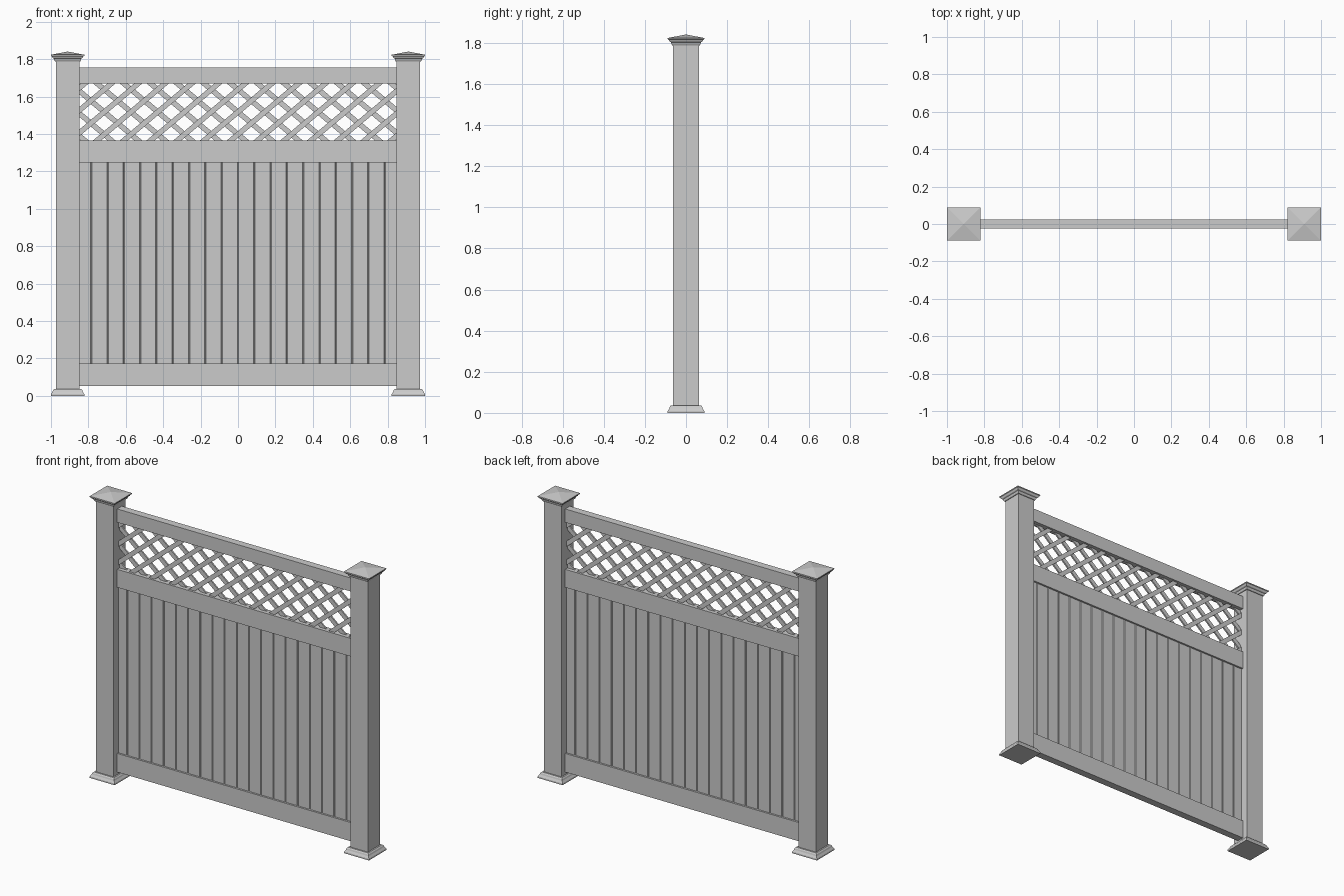
import bpy, bmesh
from math import radians, sin, cos, ceil
from mathutils import Vector, Matrix

if "Cube" in bpy.data.objects:
    bpy.data.objects.remove(bpy.data.objects["Cube"])

POST_X = 0.911      # post centre
POST_H = 0.0625     # post half width
SPAN = 0.855        # half length of the infill, just tucked into the posts


def finish(name, bm):
    bmesh.ops.recalc_face_normals(bm, faces=bm.faces)
    me = bpy.data.meshes.new(name)
    bm.to_mesh(me)
    bm.free()
    ob = bpy.data.objects.new(name, me)
    bpy.context.collection.objects.link(ob)
    return ob


def box(bm, size, matrix):
    bmesh.ops.create_cube(bm, size=1, matrix=matrix @ Matrix.Diagonal((*size, 1)))


def square_loft(name, x, profile):
    """Stack square rings given as (half width, z); a half width of 0 is a peak."""
    bm = bmesh.new()
    rings = []
    for h, z in profile:
        if h == 0:
            rings.append([bm.verts.new((x, 0, z))])
        else:
            rings.append([bm.verts.new((x + sx * h, sy * h, z))
                          for sx, sy in ((-1, -1), (1, -1), (1, 1), (-1, 1))])
    for a, b in zip(rings, rings[1:]):
        for i in range(4):
            j = (i + 1) % 4
            bm.faces.new((a[i], a[j], b[0]) if len(b) == 1 else (a[i], a[j], b[j], b[i]))
    for ring in (rings[0], rings[-1]):
        if len(ring) == 4:
            bm.faces.new(ring)
    return finish(name, bm)


# posts with moulded base skirts and pyramid caps
for side, s in (("left", -1), ("right", 1)):
    x = s * POST_X
    square_loft(f"{side}_post", x, [(POST_H, 0.001), (POST_H, 1.80)])
    square_loft(f"{side}_post_base", x, [
        (0.089, 0), (0.089, 0.010), (0.085, 0.016), (0.081, 0.022),
        (0.078, 0.031), (0.072, 0.037), (POST_H, 0.037)])
    square_loft(f"{side}_post_cap", x, [
        (0.067, 1.788), (0.071, 1.795), (0.073, 1.803), (0.080, 1.807),
        (0.084, 1.815), (0.089, 1.818), (0.089, 1.824), (0, 1.841)])

# horizontal rails
for name, z0, z1 in (("bottom_rail", 0.053, 0.174),
                     ("middle_rail", 1.249, 1.366),
                     ("top_rail", 1.67, 1.757)):
    bm = bmesh.new()
    box(bm, (2 * SPAN, 0.048, z1 - z0), Matrix.Translation((0, 0, (z0 + z1) / 2)))
    finish(name, bm)

# vertical boards with chamfered edges that form V grooves
PITCH, T, C = 0.0872, 0.012, 0.004
bm = bmesh.new()
for k in range(-10, 10):
    a = max(k * PITCH, -SPAN)
    b = min((k + 1) * PITCH, SPAN)
    outline = [(a, -T + C), (a + C, -T), (b - C, -T), (b, -T + C),
               (b, T - C), (b - C, T), (a + C, T), (a, T - C)]
    face = bm.faces.new([bm.verts.new((x, y, 0.165)) for x, y in outline])
    ext = bmesh.ops.extrude_face_region(bm, geom=[face])
    bmesh.ops.translate(bm, vec=(0, 0, 1.09),
                        verts=[g for g in ext["geom"] if isinstance(g, bmesh.types.BMVert)])
finish("panel_boards", bm)

# lattice: two layers of crossing slats, trimmed to the opening
STEP, WIDTH, THICK, ANGLE = 0.143, 0.028, 0.010, radians(40)
Z0, Z1 = 1.361, 1.675
for name, s in (("lattice_front_slats", -1), ("lattice_back_slats", 1)):
    bm = bmesh.new()
    n = ceil(1.2 / STEP)
    for i in range(-n, n + 1):
        place = (Matrix.Translation((i * STEP, s * THICK / 2, (Z0 + Z1) / 2))
                 @ Matrix.Rotation(s * ANGLE, 4, 'Y'))
        box(bm, (1.0, THICK, WIDTH), place)
    for co, no in (((SPAN, 0, 0), (1, 0, 0)), ((-SPAN, 0, 0), (-1, 0, 0)),
                   ((0, 0, Z1), (0, 0, 1)), ((0, 0, Z0), (0, 0, -1))):
        bmesh.ops.bisect_plane(bm, geom=bm.verts[:] + bm.edges[:] + bm.faces[:],
                               plane_co=co, plane_no=no, clear_outer=True)
        bmesh.ops.holes_fill(bm, edges=[e for e in bm.edges if e.is_boundary], sides=0)
    finish(name, bm)
